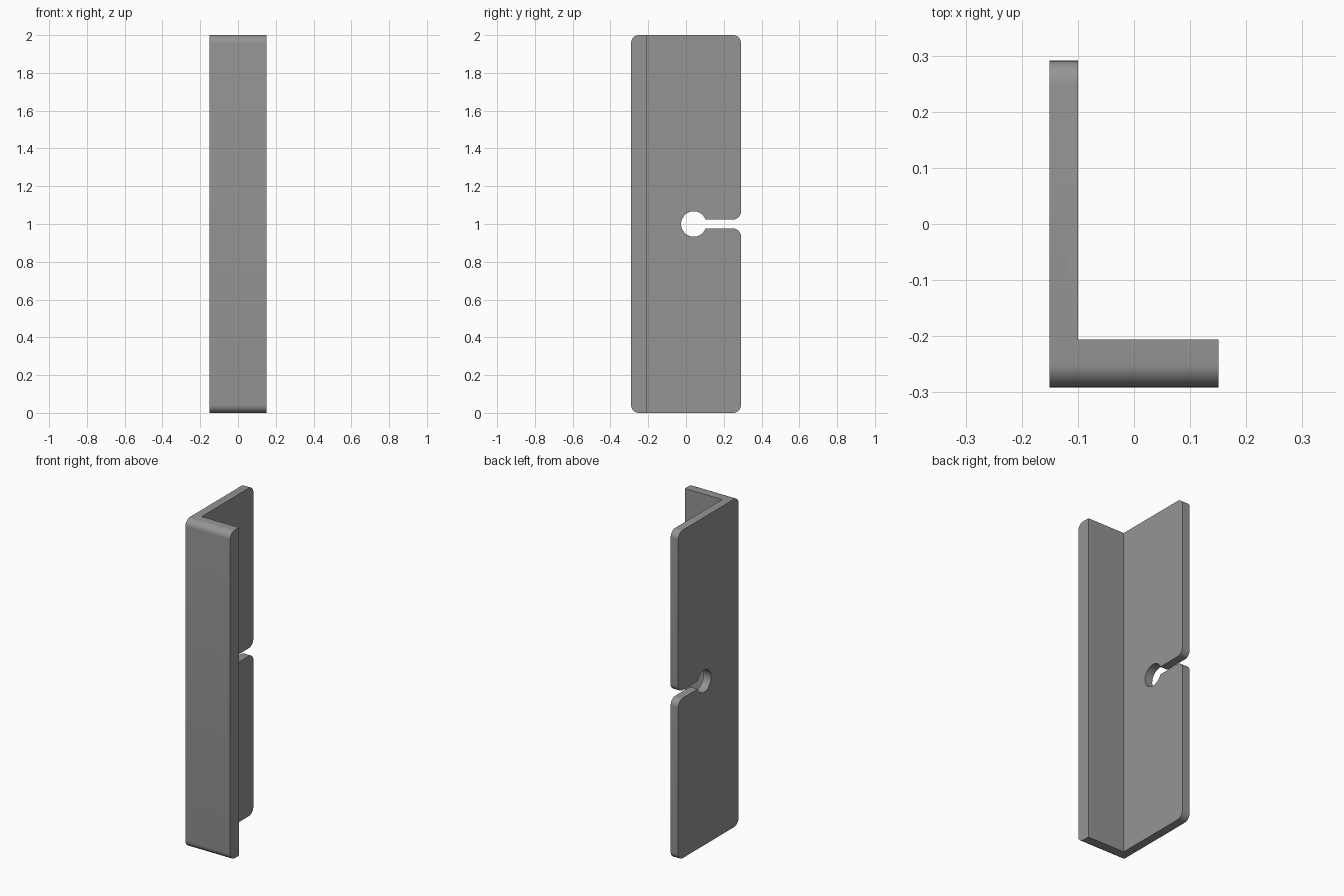
import bpy, bmesh, math

if "Cube" in bpy.data.objects:
    bpy.data.objects.remove(bpy.data.objects["Cube"])

X0, X1, X2 = -0.151, -0.10, 0.151      # outer web face, inner web face, flange tip
Y0, Y1, Y2 = -0.291, -0.206, 0.291     # flange front, flange back, web rear edge
R = 0.042                              # corner radius
HOLE_Y, HOLE_R, SLOT = 0.041, 0.067, 0.024


def arc(cy, cz, r, a0, a1, n=8):
    """Points in the YZ plane along an arc, angles in degrees."""
    angles = [math.radians(a0 + (a1 - a0) * i / n) for i in range(n + 1)]
    return [(cy + r * math.cos(a), cz + r * math.sin(a)) for a in angles]


# Flange profile: rounded front corners, square back edge
flange = ([(Y1, 0), (Y1, 2)]
          + arc(Y0 + R, 2 - R, R, 90, 180)
          + arc(Y0 + R, R, R, 180, 270))

# Web profile: rounded rear corners and a keyhole slot at mid height
mouth = math.degrees(math.asin(SLOT / HOLE_R))
web = ([(Y1, 2), (Y1, 0)]
       + arc(Y2 - R, R, R, -90, 0)
       + arc(Y2 - R, 1 - SLOT - R, R, 0, 90)
       + arc(HOLE_Y, 1, HOLE_R, 360 - mouth, mouth, 40)
       + arc(Y2 - R, 1 + SLOT + R, R, -90, 0)
       + arc(Y2 - R, 2 - R, R, 0, 90))

bm = bmesh.new()


def add_face(profile):
    return bm.faces.new([bm.verts.new((X0, y, z)) for y, z in profile])


def extrude(faces, dx):
    new = bmesh.ops.extrude_face_region(bm, geom=faces)["geom"]
    verts = [g for g in new if isinstance(g, bmesh.types.BMVert)]
    bmesh.ops.translate(bm, verts=verts, vec=(dx, 0, 0))
    return [g for g in new if isinstance(g, bmesh.types.BMFace)]


# Extrude both profiles through the web thickness, then the flange alone
base = [add_face(flange), add_face(web)]
bmesh.ops.remove_doubles(bm, verts=bm.verts[:], dist=1e-5)
inner = extrude(bm.faces[:], X1 - X0)
front = [f for f in inner if f.calc_center_median().y < Y1]
extrude(front, X2 - X1)

# Merge coplanar faces left by the two-step extrusion
bmesh.ops.dissolve_limit(bm, angle_limit=0.001, verts=bm.verts[:], edges=bm.edges[:])
bmesh.ops.recalc_face_normals(bm, faces=bm.faces[:])

mesh = bpy.data.meshes.new("slotted_angle_bracket")
bm.to_mesh(mesh)
bm.free()
bracket = bpy.data.objects.new("slotted_angle_bracket", mesh)
bpy.context.collection.objects.link(bracket)

grey = bpy.data.materials.new("plain grey")
grey.diffuse_color = (0.3, 0.3, 0.3, 1)
grey.use_nodes = True
grey.node_tree.nodes["Principled BSDF"].inputs["Base Color"].default_value = grey.diffuse_color
mesh.materials.append(grey)

bpy.context.view_layer.objects.active = bracket
bracket.select_set(True)
bpy.ops.object.shade_smooth_by_angle(angle=math.radians(30))
